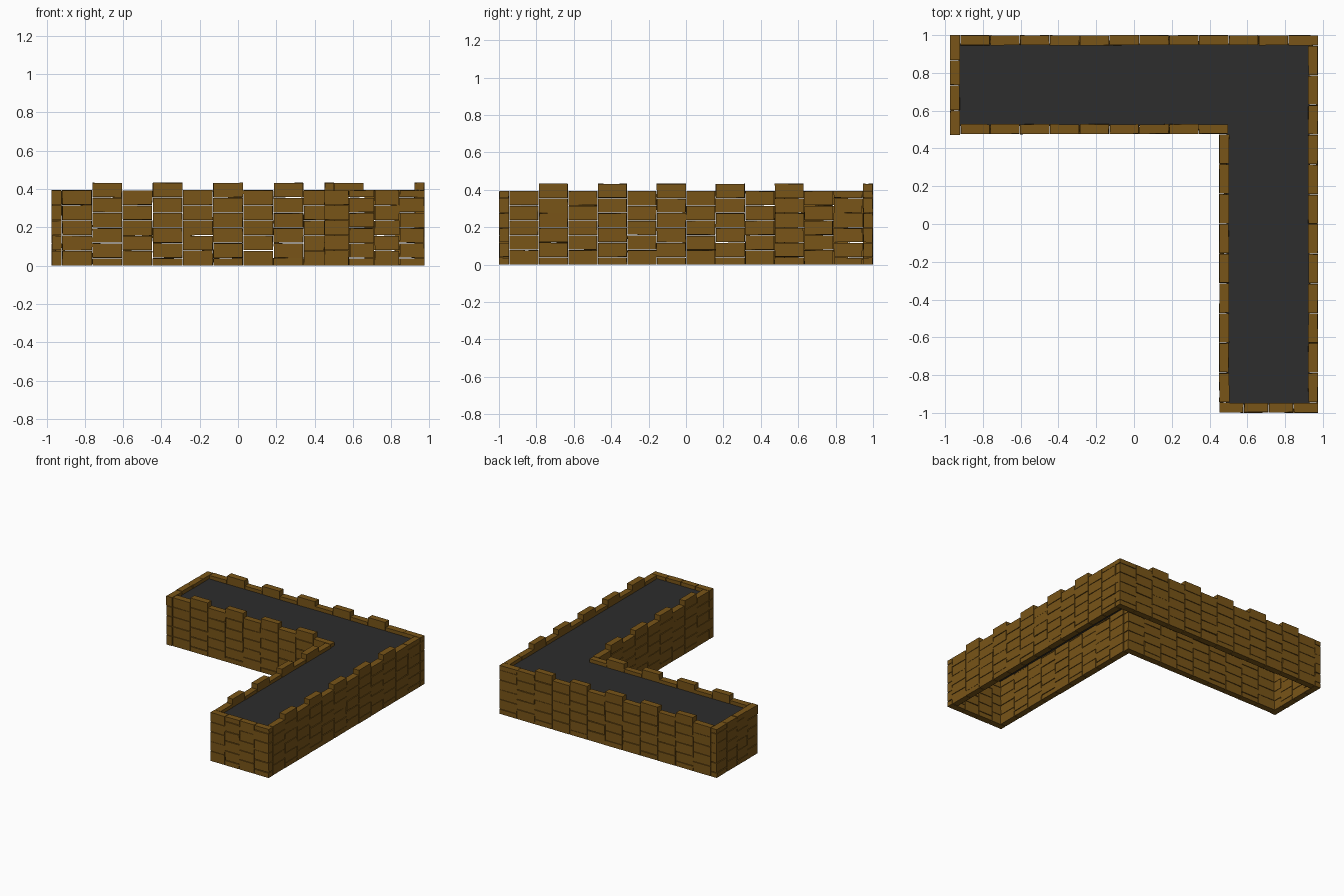
import bpy, bmesh, random
from mathutils import Vector

if "Cube" in bpy.data.objects:
    bpy.data.objects.remove(bpy.data.objects["Cube"])

random.seed(4)
T = 0.055          # wall thickness
H = 0.395          # wall height
COURSE = H / 5     # brick height


def material(name, rgb):
    m = bpy.data.materials.new(name)
    m.diffuse_color = (*rgb, 1)
    m.use_nodes = True
    m.node_tree.nodes["Principled BSDF"].inputs["Base Color"].default_value = m.diffuse_color
    return m


stone = material("brown_stone", (0.19, 0.09, 0.009))
slate = material("dark_slate", (0.026, 0.026, 0.026))


def finish(bm, name, mat):
    me = bpy.data.meshes.new(name)
    bm.to_mesh(me)
    bm.free()
    me.materials.append(mat)
    ob = bpy.data.objects.new(name, me)
    bpy.context.collection.objects.link(ob)
    return ob


def brick(bm, lo, hi):
    """One rough block: a cube whose faces and corners are pulled slightly inwards."""
    lo, hi = Vector(lo), Vector(hi)
    mid = (lo + hi) / 2
    shrink = Vector([random.uniform(0, 0.003) for _ in range(3)])
    for v in bmesh.ops.create_cube(bm, size=1)["verts"]:
        p = Vector([mid[k] + v.co[k] * (hi[k] - lo[k]) for k in range(3)])
        for k in range(3):
            s = 1 if v.co[k] > 0 else -1
            p[k] -= s * (shrink[k] / 2 + random.uniform(0, 0.0025))
        if lo.z == 0 and v.co.z < 0:
            p.z = 0
        v.co = p


def wall(name, axis, start, end, side, columns, merlons=True):
    """Brick columns along an axis; odd columns sit half a course higher and form merlons."""
    bm = bmesh.new()
    w = (end - start) / columns
    for i in range(columns):
        a, b = start + i * w, start + (i + 1) * w
        raised = i % 2 == 1
        half = COURSE / 2
        if raised:
            cuts = [0] + [half + COURSE * k for k in range(5)]
            cuts.append(H + half if merlons and i < 10 else H)
        else:
            cuts = [COURSE * k for k in range(6)]
        for z0, z1 in zip(cuts, cuts[1:]):
            if axis == "x":
                brick(bm, (a, side, z0), (b, side + T, z1))
            else:
                brick(bm, (side, a, z0), (side + T, b, z1))
    return finish(bm, name, stone)


# Long walls with merlons
wall("back_wall", "x", -0.92, 0.975, 1 - T, 12)
wall("inner_front_wall", "x", -0.92, 0.50, 0.475, 9)
wall("right_wall", "y", -1 + T, 1 - T, 0.92, 12)
wall("inner_left_wall", "y", -1 + T, 0.475, 0.45, 9)
# Plain end walls
wall("left_end_wall", "y", 0.47, 1.0, -0.975, 4, merlons=False)
wall("front_end_wall", "x", 0.45, 0.975, -1.0, 4, merlons=False)

# Walkway set just below the wall tops
bm = bmesh.new()
outline = [(-0.93, 0.52), (0.49, 0.52), (0.49, -0.955), (0.93, -0.955), (0.93, 0.955), (-0.93, 0.955)]
bm.faces.new([bm.verts.new((x, y, 0.365)) for x, y in outline])
finish(bm, "walkway", slate)
